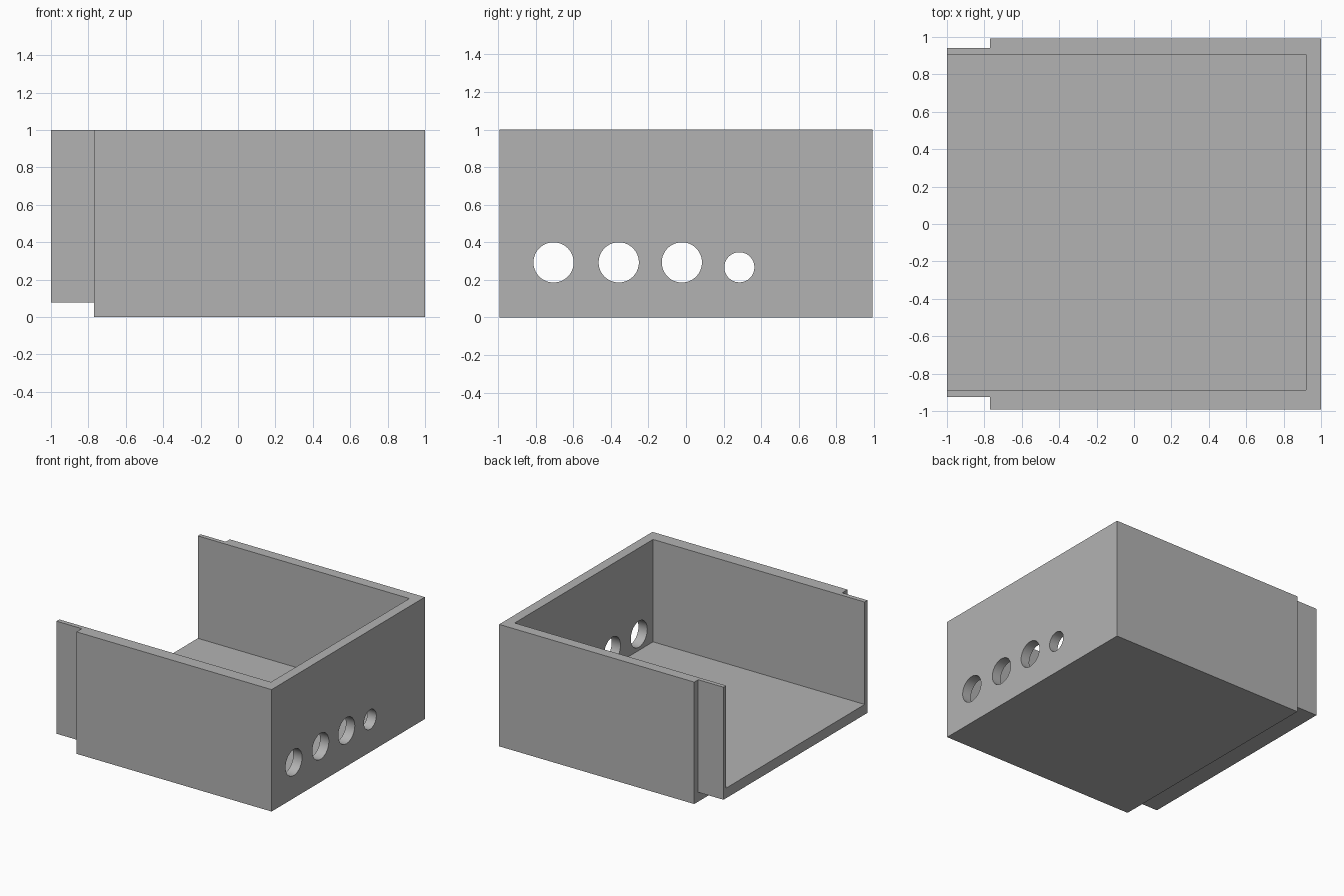
import bpy
import math

if "Cube" in bpy.data.objects:
    bpy.data.objects.remove(bpy.data.objects["Cube"], do_unlink=True)

grey = bpy.data.materials.new("plain grey")
grey.use_nodes = True
colour = (0.45, 0.45, 0.45, 1)
grey.diffuse_color = colour
grey.node_tree.nodes["Principled BSDF"].inputs["Base Color"].default_value = colour


def box(name, low, high):
    """Axis-aligned box between two corners."""
    centre = [(a + b) / 2 for a, b in zip(low, high)]
    bpy.ops.mesh.primitive_cube_add(size=1, location=centre)
    ob = bpy.context.object
    ob.name = name
    ob.scale = [b - a for a, b in zip(low, high)]
    bpy.ops.object.transform_apply(location=True, rotation=False, scale=True)
    ob.data.materials.append(grey)
    return ob


def combine(target, tool, operation):
    """Apply a boolean and remove the tool."""
    tool.hide_render = True
    bpy.ops.object.select_all(action="DESELECT")
    target.select_set(True)
    bpy.context.view_layer.objects.active = target
    mod = target.modifiers.new(operation.lower(), "BOOLEAN")
    mod.operation = operation
    mod.solver = "EXACT"
    mod.object = tool
    bpy.ops.object.modifier_apply(modifier=mod.name)
    bpy.data.objects.remove(tool, do_unlink=True)


# Outer shell with the thinner lip at the open end
case = box("open_case", (-0.77, -0.993, 0), (1, 0.993, 1))
combine(case, box("lip", (-1, -0.924, 0.077), (-0.5, 0.942, 1)), "UNION")

# Interior, open at the top and at the lip end
combine(case, box("cavity", (-1.2, -0.887, 0.16), (0.92, 0.907, 1.2)), "DIFFERENCE")

# Row of round ports through the end wall: y, z, radius
for y, z, radius in ((-0.705, 0.293, 0.107), (-0.358, 0.293, 0.107),
                     (-0.022, 0.293, 0.107), (0.284, 0.267, 0.08)):
    bpy.ops.mesh.primitive_cylinder_add(vertices=64, radius=radius, depth=0.4,
                                        location=(0.96, y, z),
                                        rotation=(0, math.pi / 2, 0))
    port = bpy.context.object
    port.name = "port_cutter"
    port.data.materials.append(grey)
    combine(case, port, "DIFFERENCE")

case.select_set(True)
bpy.context.view_layer.objects.active = case
bpy.ops.object.shade_smooth_by_angle(angle=math.radians(30))
